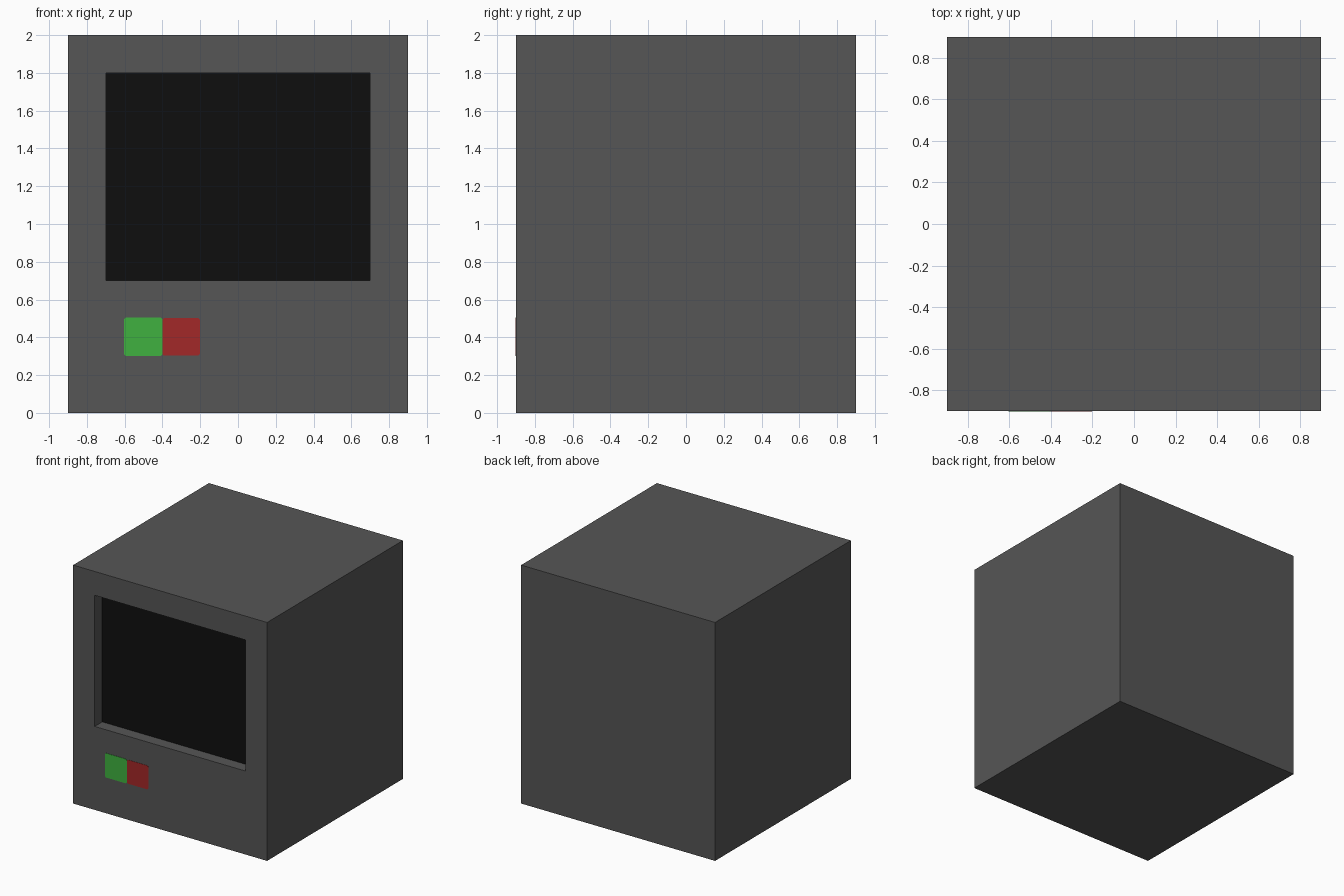
import bpy, bmesh
from mathutils import Vector, Matrix

if "Cube" in bpy.data.objects:
    bpy.data.objects.remove(bpy.data.objects["Cube"])


def material(name, rgb):
    m = bpy.data.materials.new(name)
    m.diffuse_color = (*rgb, 1.0)
    m.use_nodes = True
    m.node_tree.nodes["Principled BSDF"].inputs["Base Color"].default_value = m.diffuse_color
    return m


GREY = material("dark_grey", (0.092, 0.092, 0.092))
BLACK = material("black", (0.0048, 0.0048, 0.0048))
GREEN = material("green", (0.05, 0.44, 0.05))
RED = material("red", (0.365, 0.021, 0.021))


def make_object(name, bm, mats):
    mesh = bpy.data.meshes.new(name)
    bm.to_mesh(mesh)
    bm.free()
    for m in mats:
        mesh.materials.append(m)
    ob = bpy.data.objects.new(name, mesh)
    bpy.context.collection.objects.link(ob)
    return ob


# cabinet with a recessed screen cut into its front face
bm = bmesh.new()
bmesh.ops.create_cube(bm, size=1, matrix=Matrix.Translation((0, 0, 1)) @ Matrix.Diagonal((1.8, 1.8, 2, 1)))
bm.normal_update()
front = min(bm.faces, key=lambda f: f.calc_center_median().y)
bmesh.ops.inset_region(bm, faces=[front], thickness=0.2, use_even_offset=True)
for v in front.verts:
    if v.co.z < 1:
        v.co.z = 0.7
screen = bmesh.ops.extrude_discrete_faces(bm, faces=[front])["faces"][0]
bmesh.ops.translate(bm, verts=screen.verts[:], vec=Vector((0, 0.1, 0)))
screen.material_index = 1
bmesh.ops.recalc_face_normals(bm, faces=bm.faces[:])
make_object("cabinet", bm, [GREY, BLACK])


# flat buttons with slightly clipped corners
def button(name, x, size, proud, mat):
    depth = 0.006
    bm = bmesh.new()
    bmesh.ops.create_cube(bm, size=1, matrix=Matrix.Translation((x, -0.9 - proud + depth / 2, 0.403))
                          @ Matrix.Diagonal((size, depth, size, 1)))
    corners = [e for e in bm.edges if abs(e.verts[0].co.y - e.verts[1].co.y) > depth / 2]
    bmesh.ops.bevel(bm, geom=corners, offset=0.01, segments=1, affect='EDGES')
    make_object(name, bm, [mat])


button("green_button", -0.502, 0.204, 0.003, GREEN)
button("red_button", -0.301, 0.2, 0.002, RED)
